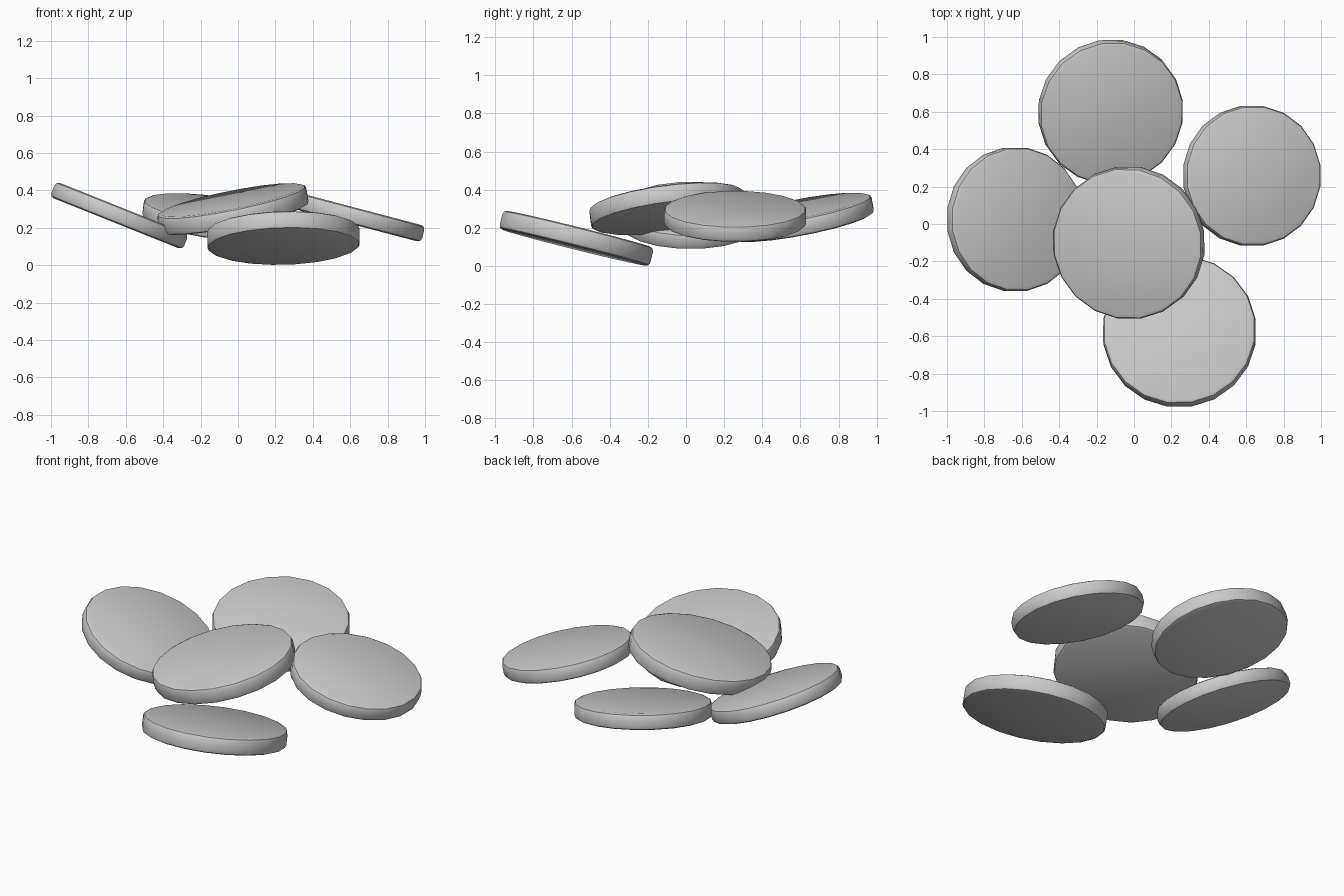
import bpy, math
from mathutils import Vector

if "Cube" in bpy.data.objects:
    bpy.data.objects.remove(bpy.data.objects["Cube"])

SIDES = 20


def disc(name, centre, radius, thickness, slope_x, slope_y):
    """Bevelled disc whose top face rises by slope_x / slope_y per unit."""
    normal = Vector((-slope_x, -slope_y, 1)).normalized()
    bpy.ops.mesh.primitive_cylinder_add(vertices=SIDES, radius=radius, depth=thickness)
    ob = bpy.context.object
    ob.name = name
    # turn by half a side so flats face the axes, then tilt
    spin = Vector((0, 0, 1)).rotation_difference(normal).to_matrix().to_4x4()
    for v in ob.data.vertices:
        a = math.pi / SIDES
        x, y, z = v.co
        v.co = (x * math.cos(a) - y * math.sin(a), x * math.sin(a) + y * math.cos(a), z)
    ob.data.transform(spin)
    ob.location = centre
    # rounded rim
    bev = ob.modifiers.new("rim", 'BEVEL')
    bev.width = 0.022
    bev.segments = 2
    bev.limit_method = 'ANGLE'
    bev.angle_limit = math.radians(40)
    bpy.ops.object.modifier_apply(modifier="rim")
    bpy.ops.object.shade_smooth_by_angle(angle=math.radians(35))
    return ob


# Scattered pile: one disc resting on four leaning ones
disc("centre_disc", (-0.027, -0.10, 0.30), 0.410, 0.100, 0.20, 0.13)
disc("front_disc", (0.243, -0.575, 0.145), 0.412, 0.100, 0.025, -0.25)
disc("left_disc", (-0.635, 0.025, 0.265), 0.387, 0.088, -0.40, 0.0)
disc("right_disc", (0.63, 0.258, 0.26), 0.377, 0.090, -0.263, 0.0)
disc("back_disc", (-0.125, 0.60, 0.255), 0.390, 0.093, -0.14, 0.19)
